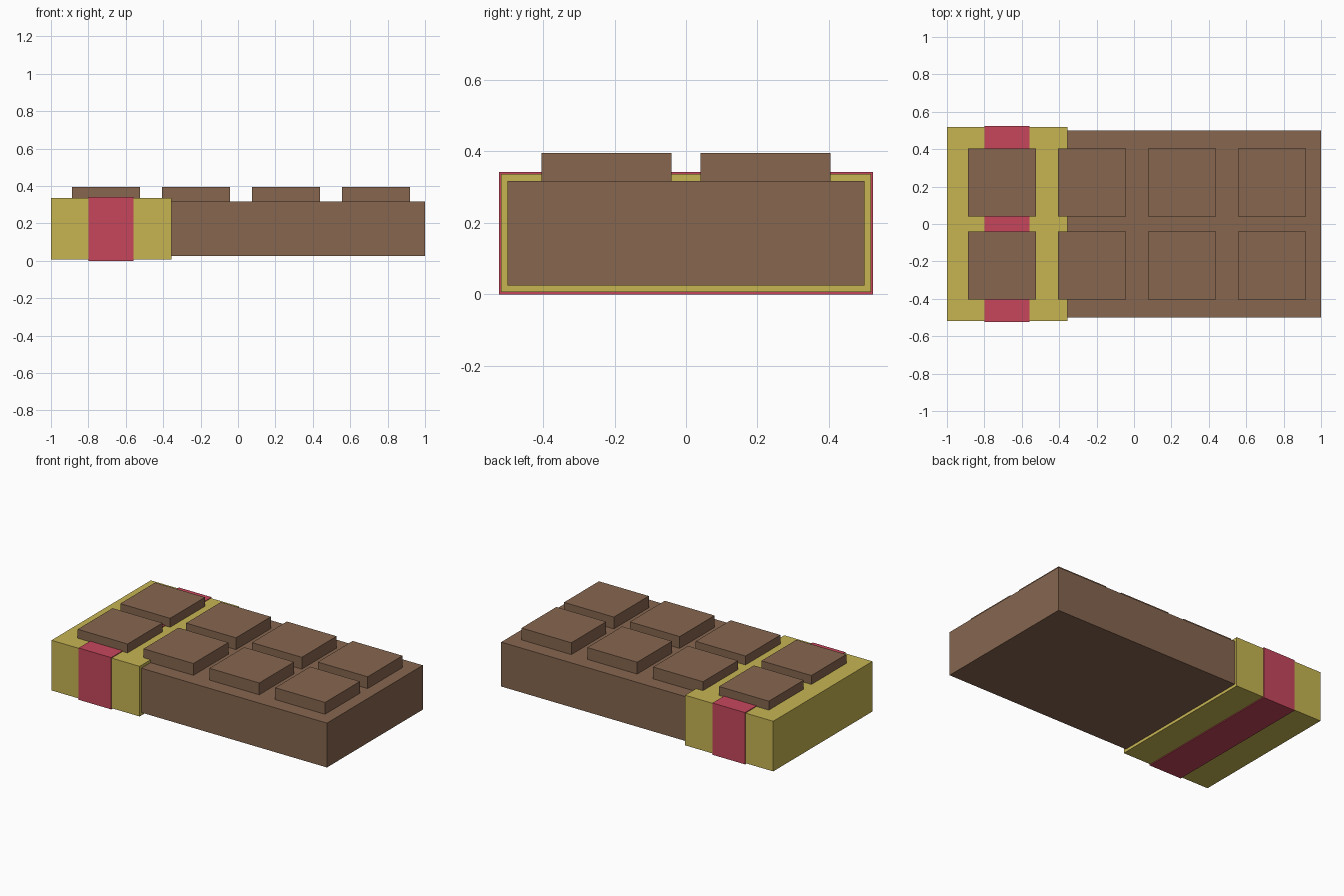
import bpy
import bmesh

cube = bpy.data.objects.get("Cube")
if cube:
    bpy.data.objects.remove(cube, do_unlink=True)


def material(name, rgb):
    mat = bpy.data.materials.new(name)
    mat.use_nodes = True
    mat.diffuse_color = (*rgb, 1)
    bsdf = next(n for n in mat.node_tree.nodes if n.type == "BSDF_PRINCIPLED")
    bsdf.inputs["Base Color"].default_value = (*rgb, 1)
    return mat


chocolate = material("chocolate brown", (0.24, 0.133, 0.078))
gold = material("gold foil", (0.57, 0.46, 0.084))
red = material("red paper", (0.57, 0.062, 0.107))


def box(name, xs, ys, zs, mat):
    """Flat-faced box between pairs of limits."""
    bm = bmesh.new()
    bmesh.ops.create_cube(bm, size=1)
    for v in bm.verts:
        v.co = [r[0] if c < 0 else r[1] for r, c in zip((xs, ys, zs), v.co)]
    mesh = bpy.data.meshes.new(name)
    bm.to_mesh(mesh)
    bm.free()
    mesh.materials.append(mat)
    obj = bpy.data.objects.new(name, mesh)
    bpy.context.collection.objects.link(obj)
    return obj


# Slab, with its end just inside the foil
box("bar_slab", (-0.997, 1), (-0.5, 0.5), (0.025, 0.318), chocolate)

# Foil sleeve and the paper band around it
box("foil_sleeve", (-1, -0.356), (-0.518, 0.518), (0.006, 0.337), gold)
box("paper_band", (-0.798, -0.56), (-0.523, 0.523), (0, 0.342), red)

# Raised squares: four columns, two rows
half = 0.182
for col in range(4):
    x = -0.706 + col * 0.481
    for side, row in ((-1, "front"), (1, "back")):
        y = side * 0.222
        box(f"{row}_square_{col + 1}", (x - half, x + half),
            (y - half, y + half), (0.3, 0.396), chocolate)
